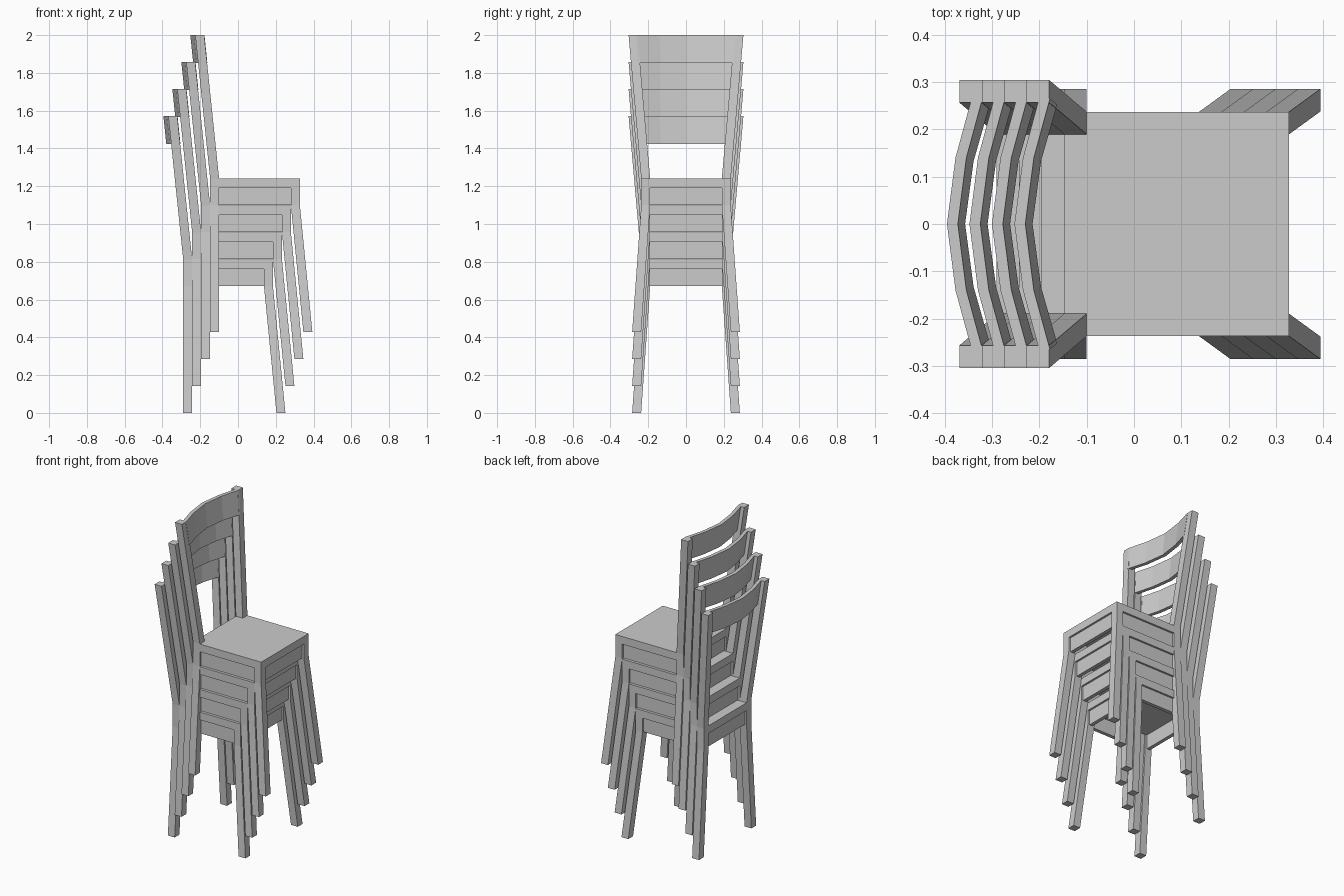
import bpy, bmesh

if "Cube" in bpy.data.objects:
    bpy.data.objects.remove(bpy.data.objects["Cube"])

LEG = 0.0475                      # square leg section
X0, X1, Y1 = -0.29, 0.185, 0.237  # seat extents of the lowest chair
Z_APRON, Z_SEAT, Z_TOP, Z_BACK = 0.671, 0.762, 0.811, 1.571
STEP_X, STEP_Z = 0.0475, 0.143    # offset between stacked chairs


def loft(name, rings, off):
    """Skin equal-length closed rings of points and cap both ends."""
    bm = bmesh.new()
    loops = [[bm.verts.new((p[0] + off[0], p[1], p[2] + off[1])) for p in r] for r in rings]
    n = len(loops[0])
    for a, b in zip(loops, loops[1:]):
        for i in range(n):
            j = (i + 1) % n
            bm.faces.new((a[i], a[j], b[j], b[i]))
    bm.faces.new(loops[0][::-1])
    bm.faces.new(loops[-1])
    bmesh.ops.recalc_face_normals(bm, faces=bm.faces)
    me = bpy.data.meshes.new(name)
    bm.to_mesh(me)
    bm.free()
    ob = bpy.data.objects.new(name, me)
    bpy.context.collection.objects.link(ob)
    return ob


def rect(x0, x1, y0, y1, z):
    return [(x0, y0, z), (x1, y0, z), (x1, y1, z), (x0, y1, z)]


def leg(name, path, side, off):
    """Leg through (x left edge, outer y, z) stations."""
    loft(name, [rect(x, x + LEG, side * (y - LEG), side * y, z) for x, y, z in path], off)


def box(name, x0, x1, y0, y1, z0, z1, off):
    loft(name, [rect(x0, x1, y0, y1, z0), rect(x0, x1, y0, y1, z1)], off)


def slat_ring(z, x_shift, y_scale):
    """Plan outline of the bent backrest board at one height."""
    pts = [(-0.343, -0.265), (-0.377, -0.14), (-0.395, 0), (-0.377, 0.14), (-0.343, 0.265)]
    pts = pts + [(x + 0.023, y) for x, y in reversed(pts)]
    return [(x + x_shift, y * y_scale, z) for x, y in pts]


def chair(off):
    xf = X1 - LEG
    for side, tag in ((-1, "front"), (1, "rear")):
        # splayed front leg, and back leg continuing into the back post
        leg("front_leg_" + tag, [(xf + 0.066, 0.285, 0), (xf, Y1, Z_APRON), (xf, Y1, Z_SEAT)], side, off)
        leg("back_leg_" + tag, [(X0, 0.285, 0), (X0, Y1, Z_APRON), (X0, Y1, Z_TOP),
                                (X0 - 0.079, 0.304, Z_BACK)], side, off)
        # side apron
        box("side_apron_" + tag, X0 + LEG, xf, side * (Y1 - 0.035), side * (Y1 - 0.012),
            Z_APRON, Z_SEAT, off)
    # front and back aprons
    w = Y1 - LEG
    box("front_apron", X1 - 0.035, X1 - 0.012, -w, w, Z_APRON, Z_SEAT, off)
    box("back_apron", X0 + 0.012, X0 + 0.035, -w, w, Z_APRON, Z_SEAT, off)
    # seat notched around the back posts
    outline = [(X0, -w), (X0 + LEG, -w), (X0 + LEG, -Y1), (X1, -Y1),
               (X1, Y1), (X0 + LEG, Y1), (X0 + LEG, w), (X0, w)]
    loft("seat", [[(x, y, z) for x, y in outline] for z in (Z_SEAT, Z_TOP)], off)
    # curved backrest, tilted with the posts
    loft("backrest", [slat_ring(Z_BACK - 0.147, 0.0153, 0.951), slat_ring(Z_BACK, 0, 1)], off)


for i in range(4):
    chair((i * STEP_X, i * STEP_Z))
